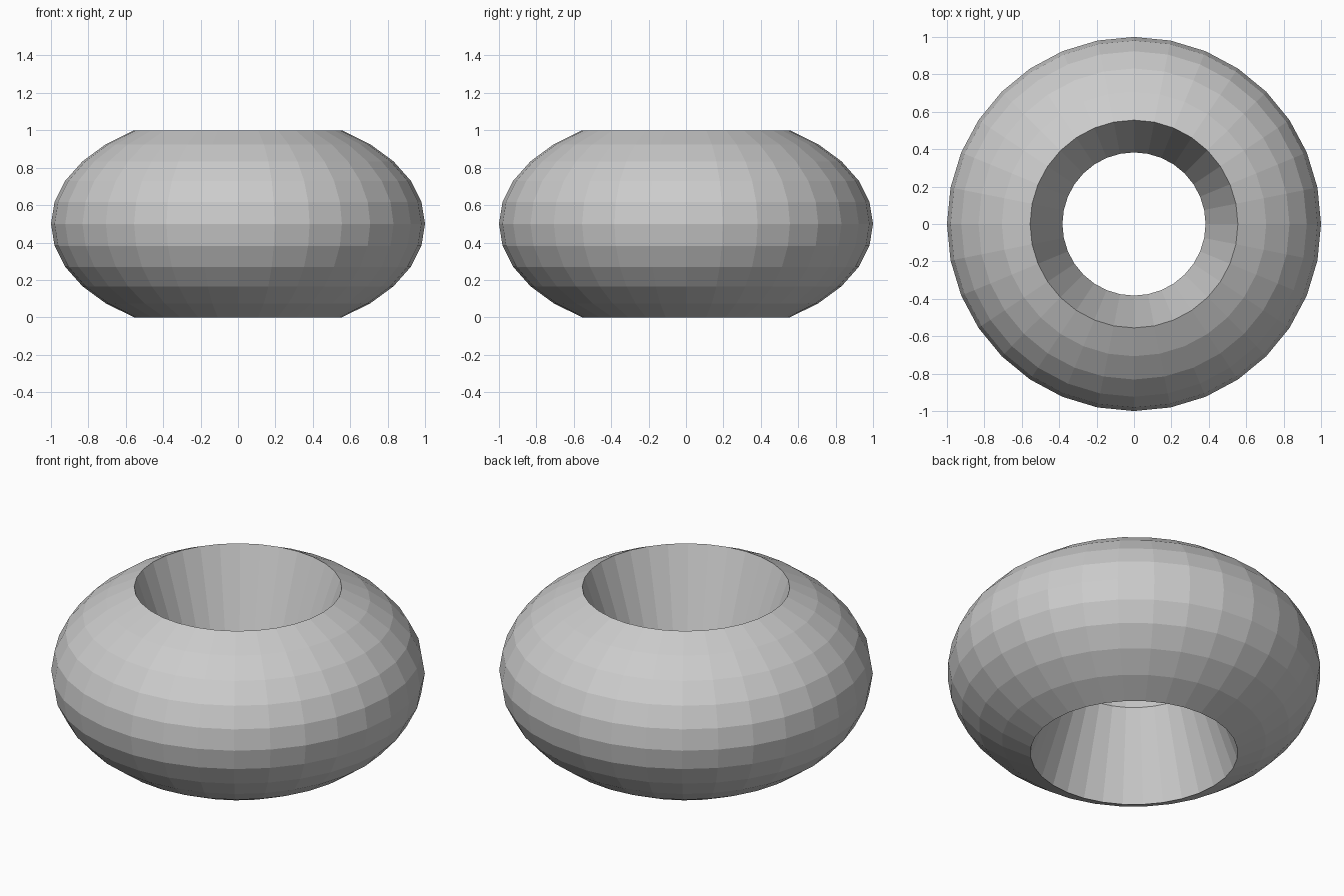
import bpy, bmesh
from math import sin, cos, pi

if "Cube" in bpy.data.objects:
    bpy.data.objects.remove(bpy.data.objects["Cube"])

SEGMENTS = 32
RINGS = 16
HEIGHT_SCALE = 0.5 / cos(3 * pi / RINGS)

# Closed profile (radius, z): flattened sphere bands, then the narrow waist of the hole
profile = [(sin(k * pi / RINGS), 0.5 + HEIGHT_SCALE * cos(k * pi / RINGS))
           for k in range(3, 14)]
profile.append((sin(2 * pi / RINGS), 0.5))

# Revolve the profile around z
bm = bmesh.new()
rings = []
for r, z in profile:
    rings.append([bm.verts.new((r * cos(2 * pi * s / SEGMENTS),
                                r * sin(2 * pi * s / SEGMENTS), z))
                  for s in range(SEGMENTS)])
for i, upper in enumerate(rings):
    lower = rings[(i + 1) % len(rings)]
    for s in range(SEGMENTS):
        t = (s + 1) % SEGMENTS
        bm.faces.new((upper[s], lower[s], lower[t], upper[t]))
bmesh.ops.recalc_face_normals(bm, faces=bm.faces)

# Flat-shaded ring bead
mesh = bpy.data.meshes.new("ring_bead")
bm.to_mesh(mesh)
bm.free()
bead = bpy.data.objects.new("ring_bead", mesh)
bpy.context.collection.objects.link(bead)
